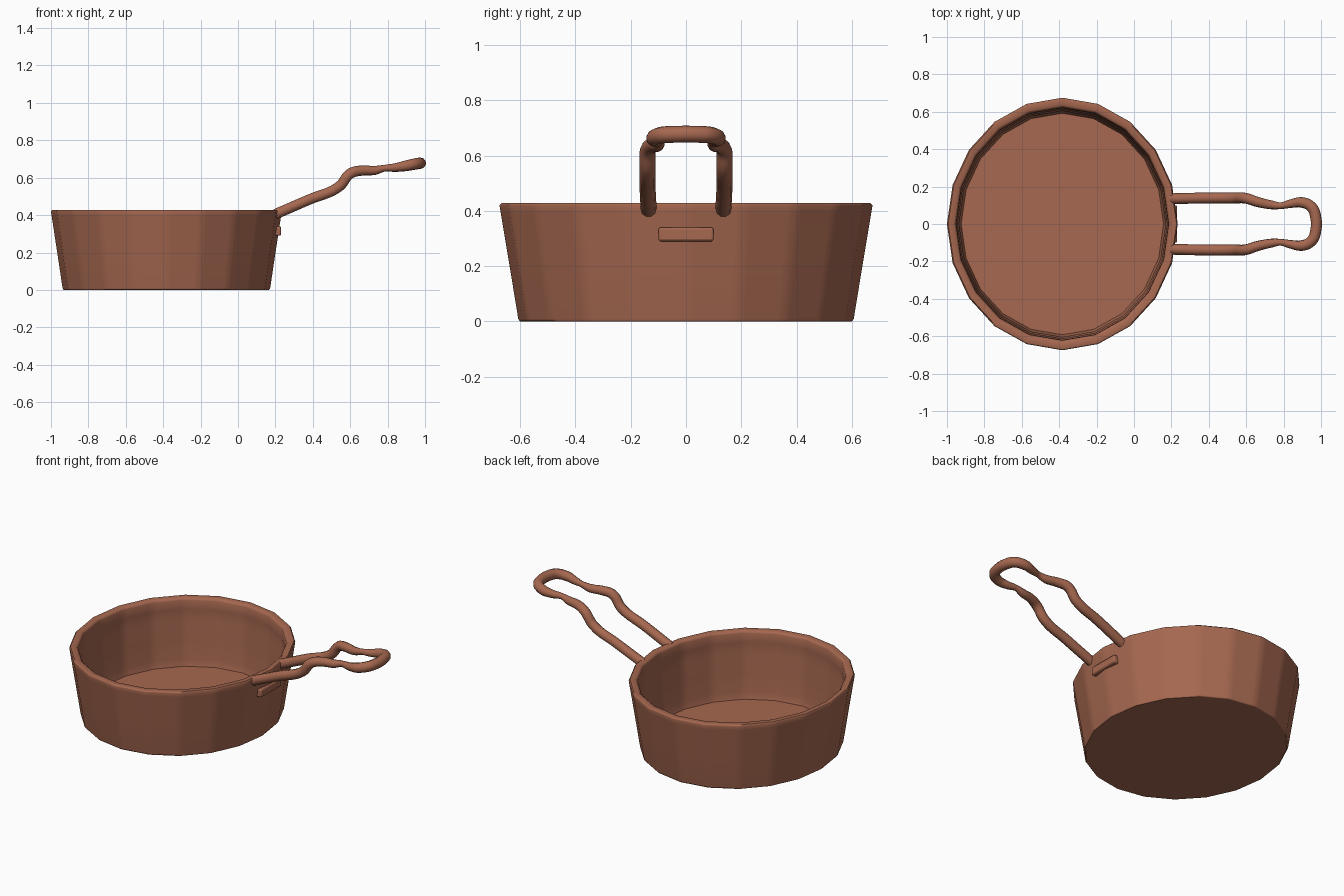
import bpy
import bmesh
import math
from mathutils import Vector

cube = bpy.data.objects.get("Cube")
if cube:
    bpy.data.objects.remove(cube, do_unlink=True)

copper = bpy.data.materials.new("warm_copper")
copper.use_nodes = True
colour = (0.38, 0.138, 0.08, 1)
copper.diffuse_color = colour
copper.node_tree.nodes["Principled BSDF"].inputs["Base Color"].default_value = colour

CENTRE_X = -0.383
SQUASH = 0.914
SIDES = 20


def add_object(name, data):
    obj = bpy.data.objects.new(name, data)
    bpy.context.collection.objects.link(obj)
    data.materials.append(copper)
    return obj


def outline():
    """Unit polygon whose corners are slightly clipped to soften the facets."""
    corners = [Vector((math.cos(a), math.sin(a)))
               for a in (math.tau * i / SIDES for i in range(SIDES))]
    points = []
    for i, corner in enumerate(corners):
        before, after = corners[i - 1], corners[(i + 1) % SIDES]
        points += [corner.lerp(before, 0.15), corner, corner.lerp(after, 0.15)]
    return points


def pan_body():
    # Radius and height, from outer base over the rim to the inner floor
    profile = [(0.600, 0), (0.607, 0.008), (0.640, 0.21), (0.671, 0.395),
               (0.675, 0.42), (0.668, 0.428), (0.636, 0.428), (0.622, 0.415),
               (0.620, 0.36), (0.626, 0.30), (0.613, 0.25), (0.616, 0.18),
               (0.604, 0.12), (0.604, 0.06), (0.592, 0.018)]
    bm = bmesh.new()
    shape = outline()
    rings = [[bm.verts.new((CENTRE_X + p.x * r * SQUASH, p.y * r, z))
              for p in shape] for r, z in profile]
    n = len(shape)
    for low, high in zip(rings, rings[1:]):
        for i in range(n):
            j = (i + 1) % n
            bm.faces.new((low[i], low[j], high[j], high[i]))
    bm.faces.new(list(reversed(rings[0])))
    bm.faces.new(rings[-1])
    mesh = bpy.data.meshes.new("pan_body")
    bm.to_mesh(mesh)
    bm.free()
    return add_object("pan_body", mesh)


def wire_handle():
    # Position and thickness along one arm, ending at the middle of the loop
    arm = [(0.20, 0.135, 0.405, 1), (0.38, 0.139, 0.483, 1),
           (0.54, 0.139, 0.552, 1), (0.60, 0.137, 0.622, 1),
           (0.66, 0.118, 0.638, 0.95), (0.73, 0.103, 0.639, 0.85),
           (0.785, 0.098, 0.651, 0.6), (0.84, 0.109, 0.654, 0.8),
           (0.90, 0.115, 0.664, 1), (0.95, 0.090, 0.674, 1.05),
           (0.970, 0.045, 0.677, 1.05)]
    path = arm + [(x, -y, z, r) for x, y, z, r in reversed(arm)]
    curve = bpy.data.curves.new("wire_handle", "CURVE")
    curve.dimensions = "3D"
    curve.bevel_depth = 0.029
    curve.bevel_resolution = 3
    curve.resolution_u = 5
    curve.use_fill_caps = True
    spline = curve.splines.new("BEZIER")
    spline.bezier_points.add(len(path) - 1)
    for point, (x, y, z, r) in zip(spline.bezier_points, path):
        point.co = (x, y, z)
        point.radius = r
        point.handle_left_type = point.handle_right_type = "AUTO"
    return add_object("wire_handle", curve)


def mount_plate():
    bm = bmesh.new()
    bmesh.ops.create_cube(bm, size=1)
    for v in bm.verts:
        v.co = (0.21 + v.co.x * 0.04, v.co.y * 0.2, 0.315 + v.co.z * 0.05)
    mesh = bpy.data.meshes.new("mount_plate")
    bm.to_mesh(mesh)
    bm.free()
    obj = add_object("mount_plate", mesh)
    bevel = obj.modifiers.new("soft_edges", "BEVEL")
    bevel.width = 0.008
    bevel.segments = 2
    return obj


body = pan_body()
wire_handle()
plate = mount_plate()

# Smooth shading with crisp edges
for obj in (body, plate):
    bpy.ops.object.select_all(action="DESELECT")
    obj.select_set(True)
    bpy.context.view_layer.objects.active = obj
    bpy.ops.object.shade_smooth_by_angle(angle=math.radians(50))
    obj.modifiers.new("facet_normals", "WEIGHTED_NORMAL").keep_sharp = True
